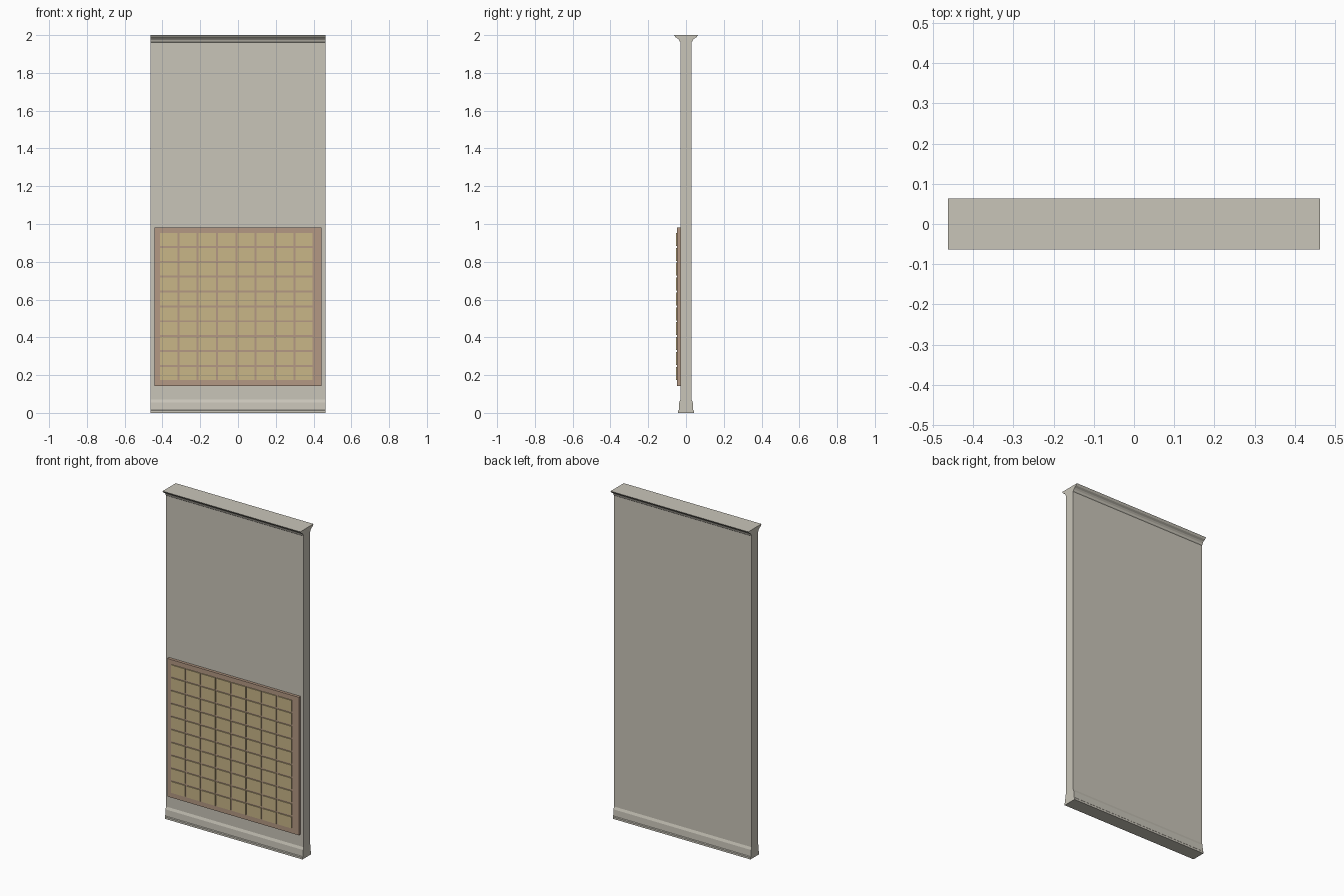
import bpy, bmesh

cube = bpy.data.objects.get("Cube")
if cube:
    bpy.data.objects.remove(cube, do_unlink=True)


def material(name, rgb):
    # sRGB bytes to linear values
    lin = [(c / 255 / 12.92) if c < 11 else ((c / 255 + 0.055) / 1.055) ** 2.4 for c in rgb]
    m = bpy.data.materials.new(name)
    m.use_nodes = True
    m.diffuse_color = (*lin, 1)
    bsdf = m.node_tree.nodes["Principled BSDF"]
    bsdf.inputs["Base Color"].default_value = (*lin, 1)
    bsdf.inputs["Roughness"].default_value = 0.8
    return m


plaster = material("plaster", (201, 197, 185))
timber = material("brown_backing", (179, 152, 131))
straw = material("straw_tile", (200, 182, 135))


def finish(bm, name, mat):
    bmesh.ops.recalc_face_normals(bm, faces=bm.faces)
    mesh = bpy.data.meshes.new(name)
    bm.to_mesh(mesh)
    bm.free()
    mesh.materials.append(mat)
    ob = bpy.data.objects.new(name, mesh)
    bpy.context.scene.collection.objects.link(ob)
    return ob


def add_box(bm, x0, x1, y0, y1, z0, z1):
    verts = bmesh.ops.create_cube(bm, size=1)["verts"]
    for v in verts:
        v.co.x = x1 if v.co.x > 0 else x0
        v.co.y = y1 if v.co.y > 0 else y0
        v.co.z = z1 if v.co.z > 0 else z0


# Wall slab: half profile with moulded base and flared cornice, mirrored and extruded
HALF_WIDTH = 0.463
half = [(0.042, 0), (0.042, 0.012), (0.038, 0.016), (0.036, 0.055), (0.03, 0.07),
        (0.03, 1.962), (0.034, 1.966), (0.037, 1.974), (0.044, 1.982),
        (0.056, 1.989), (0.0635, 2.0)]
profile = half + [(-y, z) for y, z in reversed(half)]
bm = bmesh.new()
face = bm.faces.new([bm.verts.new((-HALF_WIDTH, y, z)) for y, z in profile])
ext = bmesh.ops.extrude_face_region(bm, geom=[face])["geom"]
bmesh.ops.translate(bm, vec=(2 * HALF_WIDTH, 0, 0),
                    verts=[g for g in ext if isinstance(g, bmesh.types.BMVert)])
finish(bm, "wall", plaster)

# Backing board on the front
bm = bmesh.new()
add_box(bm, -0.443, 0.443, -0.047, -0.029, 0.143, 0.982)
finish(bm, "backing_board", timber)

# Grid of raised tiles
COLS, ROWS, GAP = 8, 10, 0.01
LEFT, BOTTOM, DX, DZ = -0.413, 0.175, 0.1023, 0.0788
bm = bmesh.new()
for c in range(COLS):
    for r in range(ROWS):
        x, z = LEFT + c * DX, BOTTOM + r * DZ
        add_box(bm, x, x + DX - GAP, -0.053, -0.045, z, z + DZ - GAP)
finish(bm, "tiles", straw)
